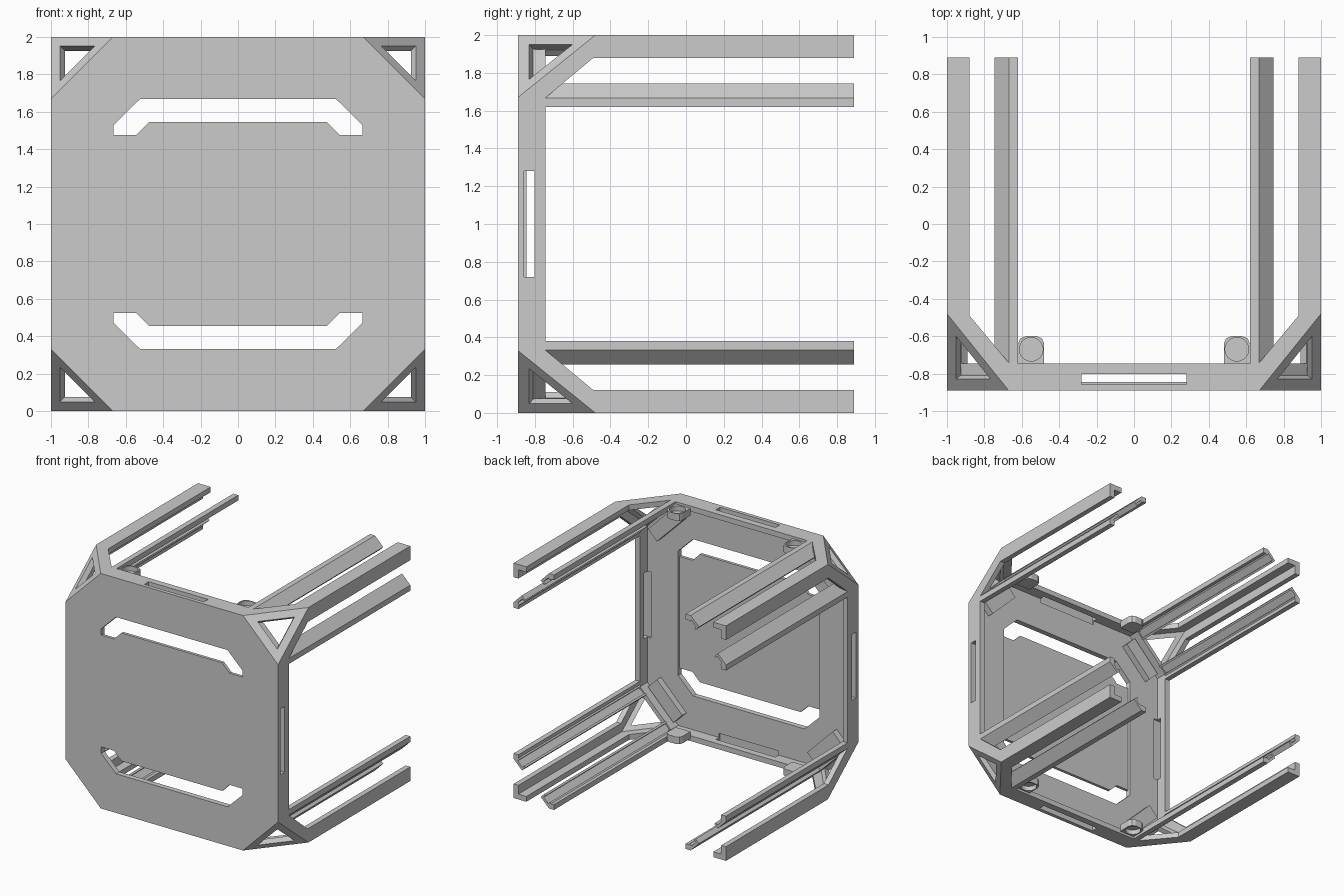
import bpy
import bmesh
from mathutils import Vector

cube = bpy.data.objects.get("Cube")
if cube:
    bpy.data.objects.remove(cube, do_unlink=True)

FRONT, BACK, RIM = -0.89, 0.89, -0.745   # depth of panel face, rail ends, rim edge
WALL = 0.045
CORNERS = [(sx, sz) for sx in (1, -1) for sz in (1, -1)]

grey = bpy.data.materials.new("light grey")
grey.use_nodes = True
grey.diffuse_color = (0.6, 0.6, 0.6, 1)
grey.node_tree.nodes["Principled BSDF"].inputs["Base Color"].default_value = (0.6, 0.6, 0.6, 1)


def finish(name, bm):
    """Turn a bmesh, centred on height 1, into a grey object."""
    bmesh.ops.recalc_face_normals(bm, faces=bm.faces[:])
    mesh = bpy.data.meshes.new(name)
    bm.to_mesh(mesh)
    bm.free()
    mesh.materials.append(grey)
    obj = bpy.data.objects.new(name, mesh)
    obj.location.z = 1
    bpy.context.collection.objects.link(obj)
    return obj


def extrude(name, points, offset):
    bm = bmesh.new()
    face = bm.faces.new([bm.verts.new(p) for p in points])
    new = bmesh.ops.extrude_face_region(bm, geom=[face], use_keep_orig=True)["geom"]
    verts = [g for g in new if isinstance(g, bmesh.types.BMVert)]
    bmesh.ops.translate(bm, verts=verts, vec=offset)
    return finish(name, bm)


def prism(name, profile, axis, start, end):
    """Extrude a 2D profile along one axis."""
    place = {"x": lambda u, v, d: Vector((d, u, v)),
             "y": lambda u, v, d: Vector((u, d, v)),
             "z": lambda u, v, d: Vector((u, v, d))}[axis]
    return extrude(name, [place(u, v, start) for u, v in profile],
                   place(0, 0, end - start))


def swap(profile):
    return [(v, u) for u, v in profile]


def rect(u0, u1, v0, v1):
    return [(u0, v0), (u1, v0), (u1, v1), (u0, v1)]


def cut(target, cutter):
    mod = target.modifiers.new("cut", "BOOLEAN")
    mod.operation = "DIFFERENCE"
    mod.solver = "EXACT"
    mod.object = cutter
    cutter.hide_render = True
    bpy.context.view_layer.update()
    with bpy.context.temp_override(object=target, active_object=target,
                                   selected_objects=[target]):
        bpy.ops.object.modifier_apply(modifier=mod.name)
    bpy.data.objects.remove(cutter, do_unlink=True)


def mirrored(obj):
    mod = obj.modifiers.new("four corners", "MIRROR")
    mod.use_axis = (True, False, True)
    mod.use_mirror_merge = False
    return obj


def corner_triangle(sx, sz):
    """Triangle that truncates one front corner, and its outward normal."""
    pts = [Vector((sx, FRONT, sz * 0.67)), Vector((sx * 0.67, FRONT, sz)),
           Vector((sx, -0.48, sz))]
    normal = Vector((sx / 0.33, -1 / 0.41, sz / 0.33)).normalized()
    return pts, normal


def truncated_box(name, half, front, back, inset):
    bm = bmesh.new()
    bmesh.ops.create_cube(bm, size=2)
    for v in bm.verts:
        v.co = (v.co.x * half, front if v.co.y < 0 else back, v.co.z * half)
    for sx, sz in CORNERS:
        pts, normal = corner_triangle(sx, sz)
        result = bmesh.ops.bisect_plane(
            bm, geom=bm.verts[:] + bm.edges[:] + bm.faces[:],
            plane_co=pts[0] - normal * inset, plane_no=normal, clear_outer=True)
        edges = [g for g in result["geom_cut"] if isinstance(g, bmesh.types.BMEdge)]
        bmesh.ops.contextual_create(bm, geom=edges)
    return finish(name, bm)


# Main shell: panel, rim and corner posts with L section
shell = truncated_box("frame_shell", 1, FRONT, BACK, 0)
cut(shell, truncated_box("cavity", 1 - WALL, FRONT + WALL, 1.2, WALL))

# Side, top and bottom openings
opening = [(RIM, -0.667), (-0.49, -0.88), (1.1, -0.88),
           (1.1, 0.88), (-0.49, 0.88), (RIM, 0.667)]
cut(shell, prism("side_opening", opening, "x", -1.5, 1.5))
cut(shell, prism("top_opening", swap(opening), "z", -1.5, 1.5))

# Octagonal window in the panel
window = [(0.665, -0.53), (0.665, 0.53), (0.525, 0.667), (-0.525, 0.667),
          (-0.665, 0.53), (-0.665, -0.53), (-0.525, -0.667), (0.525, -0.667)]
cut(shell, prism("window", window, "y", -1.1, -0.7))

# Narrow slots in the rim
slot = rect(-0.858, -0.802, -0.28, 0.28)
for s in (1, -1):
    cut(shell, prism("side_slot", slot, "x", s * 0.92, s * 1.1))
    cut(shell, prism("top_slot", swap(slot), "z", s * 0.92, s * 1.1))

# Triangular holes in the truncated corners
for sx, sz in CORNERS:
    pts, normal = corner_triangle(sx, sz)
    middle = sum(pts, Vector()) / 3
    hole = [middle + (p - middle) * 0.56 - normal * 0.1 for p in pts]
    cut(shell, extrude("corner_hole", hole, normal * 0.2))

# Centre plate, leaving a handle slot above and below
half_plate = [(0.665, 0.475), (0.545, 0.475), (0.475, 0.545)]
upper = half_plate + [(-x, z) for x, z in reversed(half_plate)]
plate = upper + [(x, -z) for x, z in reversed(upper)]
prism("centre_plate", plate, "y", FRONT, FRONT + 0.025)

# Diagonal walls and mounting pads inside the corners
mirrored(prism("corner_wall", [(1, 0.67), (0.67, 1), (0.62, 1), (1, 0.62)],
               "y", FRONT + 0.001, RIM))
mirrored(prism("corner_pad", [(0.912, 0.672), (0.672, 0.912), (0.588, 0.828), (0.828, 0.588)],
               "y", FRONT + WALL - 0.005, -0.79))

# Bent, grooved rails running to the back on both sides of each post
rail = [(1, 0.62), (1, 0.667), (0.922, 0.745), (0.89, 0.713), (0.902, 0.701),
        (0.918, 0.717), (0.961, 0.674), (0.945, 0.658), (0.955, 0.648), (0.955, 0.62)]
mirrored(prism("side_rail", rail, "y", RIM, BACK))
mirrored(prism("top_rail", swap(rail), "y", RIM, BACK))

# Screw bosses with a round blind recess
tab = [(0.48, RIM), (0.62, RIM), (0.62, -0.64), (0.608, -0.612), (0.58, -0.6),
       (0.52, -0.6), (0.492, -0.612), (0.48, -0.64)]
boss = prism("screw_boss", tab, "z", 0.92, 0.98)
bm = bmesh.new()
bmesh.ops.create_cone(bm, cap_ends=True, segments=32, radius1=0.063, radius2=0.063, depth=0.1)
bmesh.ops.translate(bm, verts=bm.verts[:], vec=(0.55, -0.67, 0.99))
cut(boss, finish("boss_recess", bm))
mirrored(boss)
